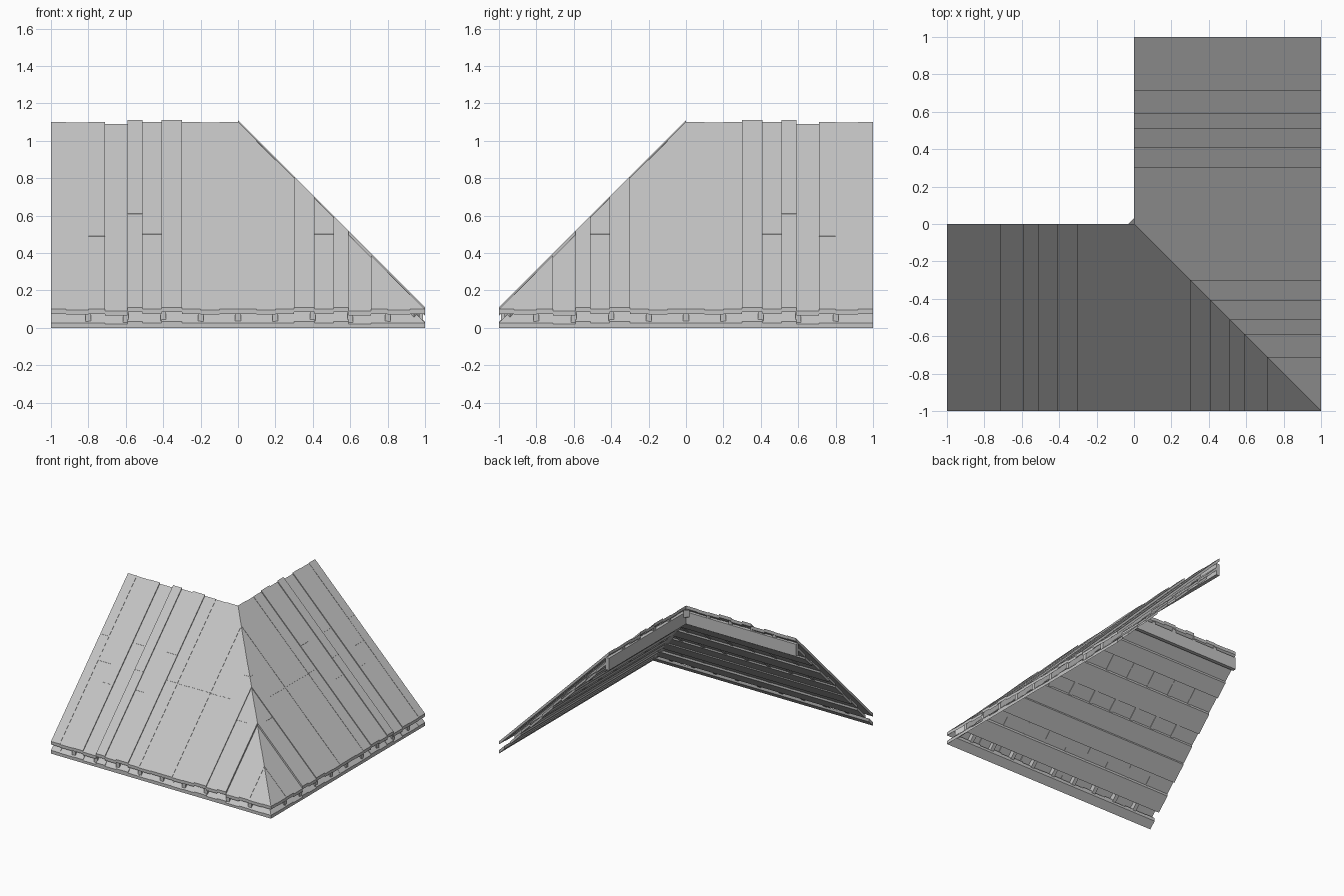
import bpy
import bmesh
from mathutils import Matrix

old = bpy.data.objects.get("Cube")
if old:
    bpy.data.objects.remove(old)

grey = bpy.data.materials.new("weathered grey")
grey.use_nodes = True
grey.diffuse_color = (0.55, 0.55, 0.55, 1)
grey.node_tree.nodes["Principled BSDF"].inputs["Base Color"].default_value = grey.diffuse_color

# Swaps the front slope onto the side slope across the hip line
SWAP = Matrix(((0, -1, 0, 0), (-1, 0, 0, 0), (0, 0, 1, 0), (0, 0, 0, 1)))


def prism(bm, plan, top, thick):
    """Upright prism over a plan outline; top is a height function."""
    pts = []
    for p in plan:
        if p not in pts:
            pts.append(p)
    if len(pts) < 3:
        return
    upper = [bm.verts.new((x, y, top(x, y))) for x, y in pts]
    lower = [bm.verts.new((x, y, top(x, y) - thick)) for x, y in pts]
    bm.faces.new(upper)
    bm.faces.new(lower[::-1])
    for i in range(len(pts)):
        j = (i + 1) % len(pts)
        bm.faces.new((upper[i], lower[i], lower[j], upper[j]))


def slope_top(height):
    return lambda x, y: y + height


def hip(u, limit=0.0):
    return min(limit, -u)


def upslope(bm, u0, u1, y0, y1, height, thick):
    """Board running up the slope, trimmed to the hip."""
    a, b = max(y0, hip(u0, y1)), max(y0, hip(u1, y1))
    plan = [(u0, y0), (u1, y0), (u1, b), (u0, a)]
    if a == y1 and b < y1 and u0 < -y1 < u1:
        plan.insert(3, (-y1, y1))
    prism(bm, plan, slope_top(height), thick)


def across(bm, y0, y1, height, thick):
    """Board running level along the slope, trimmed to the hip."""
    prism(bm, [(-1, y0), (-y0, y0), (-y1, y1), (-1, y1)], slope_top(height), thick)


def finish(bm, name):
    bmesh.ops.recalc_face_normals(bm, faces=bm.faces)
    mesh = bpy.data.meshes.new(name)
    bm.to_mesh(mesh)
    bm.free()
    mesh.materials.append(grey)
    bpy.context.collection.objects.link(bpy.data.objects.new(name, mesh))


def both_slopes(name, build):
    for label, swap in (("front", False), ("side", True)):
        bm = bmesh.new()
        build(bm)
        if swap:
            bmesh.ops.transform(bm, matrix=SWAP, verts=bm.verts)
        finish(bm, label + "_" + name)


# Board spacing from the apex outward: inner edge, outer edge, lift, butt joint
BOARDS = [
    (0, .1, 0, -.5), (.1, .2, -.003, -.5), (.2, .3, 0, -.5),
    (.3, .41, .01, -.36), (.41, .51, 0, -.6), (.51, .59, .01, -.5),
    (.59, .71, -.01, -.35), (.71, .8, 0, -.61), (.8, .92, -.003, -.5),
    (.92, 1, 0, -.36),
]
SPANS = [(-b, -a, lift, cut) for a, b, lift, cut in BOARDS] + BOARDS


def roof_boards(bm):
    for u0, u1, lift, cut in SPANS:
        upslope(bm, u0, u1, -1, cut, 1.1 + lift, .025)
        if hip(u0) > cut:
            # upper length, carried on past the butt joint
            upper = [(u0, cut), (min(u1, -cut), cut), (u1, hip(u1)), (u0, hip(u0))]
            if u1 > -cut:
                upper.pop(2)
            prism(bm, upper, slope_top(1.101 + lift), .026)


def eave_lip(bm):
    for u0, u1, lift, _ in SPANS:
        upslope(bm, u0, u1, -1, -.95, 1.027 + lift * .7, .027 + lift * .7)


def rafters(bm):
    for i in range(-4, 5):
        u = i * .2
        upslope(bm, u - .015, u + .015, -.99, -.005, 1.082, .065)


def lining(bm):
    y = -.9
    widths = (.1, .08, .11, .1, .08, .12, .1, .09, .1)
    lifts = (0, .018, 0, .01, .024, .004, .02, 0, .015)
    for w, lift in zip(widths, lifts):
        across(bm, y, y + w, 1.025 + lift, .024)
        y += w


def ridge_beam(bm):
    prism(bm, [(-1, -.03), (.03, -.03), (0, 0), (-1, 0)], lambda x, y: 1.05, .1)


both_slopes("roof_boards", roof_boards)
both_slopes("eave_lip", eave_lip)
both_slopes("rafters", rafters)
both_slopes("lining_boards", lining)
both_slopes("ridge_beam", ridge_beam)

# Hip rafter along the corner, its head standing just behind the apex
bm = bmesh.new()
prism(bm, [(-.03, 0), (0, .03), (.97, -.94), (.94, -.97)],
      lambda x, y: 1.06 - (x - y) / 2, .06)
finish(bm, "hip_rafter")
